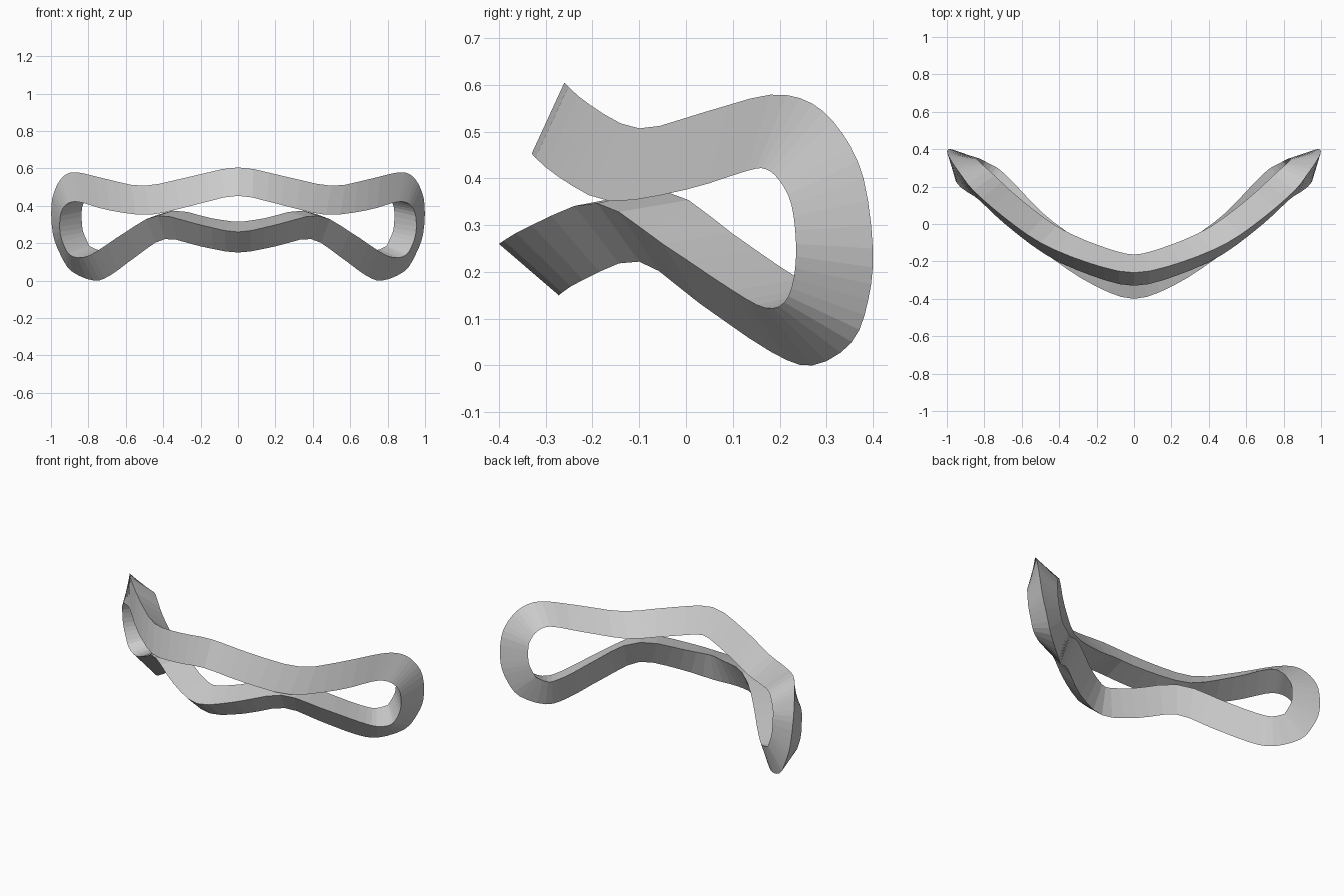
import bpy, bmesh
from mathutils import Vector

if "Cube" in bpy.data.objects:
    bpy.data.objects.remove(bpy.data.objects["Cube"])

# Right half of the two front edges of the triangular bar, from top centre
# round the side loop to bottom centre: (outer edge), (inner edge)
HALF = [
    ((0, -.26, .605), (0, -.33, .453)),
    ((.25, -.205, .557), (.23, -.275, .405)),
    ((.50, -.10, .507), (.47, -.165, .352)),
    ((.70, .04, .542), (.69, 0, .376)),
    ((.86, .18, .579), (.83, .13, .416)),
    ((.93, .27, .56), (.89, .17, .42)),
    ((.975, .335, .495), (.93, .20, .395)),
    ((.998, .38, .40), (.95, .225, .345)),
    ((.99, .40, .25), (.952, .235, .26)),
    ((.95, .39, .14), (.93, .23, .185)),
    ((.89, .355, .05), (.895, .21, .135)),
    ((.77, .27, 0), (.83, .17, .123)),
    ((.68, .18, .03), (.75, .10, .16)),
    ((.54, .03, .132), (.60, -.05, .26)),
    ((.39, -.10, .222), (.43, -.19, .347)),
    ((.20, -.22, .183), (.21, -.33, .30)),
    ((0, -.272, .15), (0, -.40, .26)),
]
HEIGHT = .145      # height of the triangular section
STEPS = 3          # facets per control segment


def closed_edge(i):
    half = [Vector(p[i]) for p in HALF]
    return half + [Vector((-p.x, p.y, p.z)) for p in half[-2:0:-1]]


def smooth_loop(pts):
    """Closed Catmull-Rom resampling."""
    out, n = [], len(pts)
    for k in range(n):
        p0, p1, p2, p3 = (pts[(k + d) % n] for d in (-1, 0, 1, 2))
        for s in range(STEPS):
            t = s / STEPS
            out.append(.5 * (2 * p1 + (p2 - p0) * t
                             + (2 * p0 - 5 * p1 + 4 * p2 - p3) * t ** 2
                             + (3 * p1 - p0 - 3 * p2 + p3) * t ** 3))
    return out


outer, inner = smooth_loop(closed_edge(0)), smooth_loop(closed_edge(1))
mid = [(a + b) / 2 for a, b in zip(outer, inner)]
n = len(mid)

# Back edge completes the equilateral section, square to the path
back = []
for i in range(n):
    tangent = mid[(i + 1) % n] - mid[i - 1]
    back.append(mid[i] + tangent.cross(inner[i] - outer[i]).normalized() * HEIGHT)

# Skin the three edges into one closed bent ring
bm = bmesh.new()
rings = [[bm.verts.new(p) for p in sec] for sec in zip(outer, inner, back)]
for i in range(n):
    a, b = rings[i], rings[(i + 1) % n]
    for j in range(3):
        k = (j + 1) % 3
        bm.faces.new((a[j], a[k], b[k], b[j]))
bmesh.ops.recalc_face_normals(bm, faces=bm.faces)
mesh = bpy.data.meshes.new("bent_ring")
bm.to_mesh(mesh)
bm.free()
bpy.context.collection.objects.link(bpy.data.objects.new("bent_ring", mesh))
